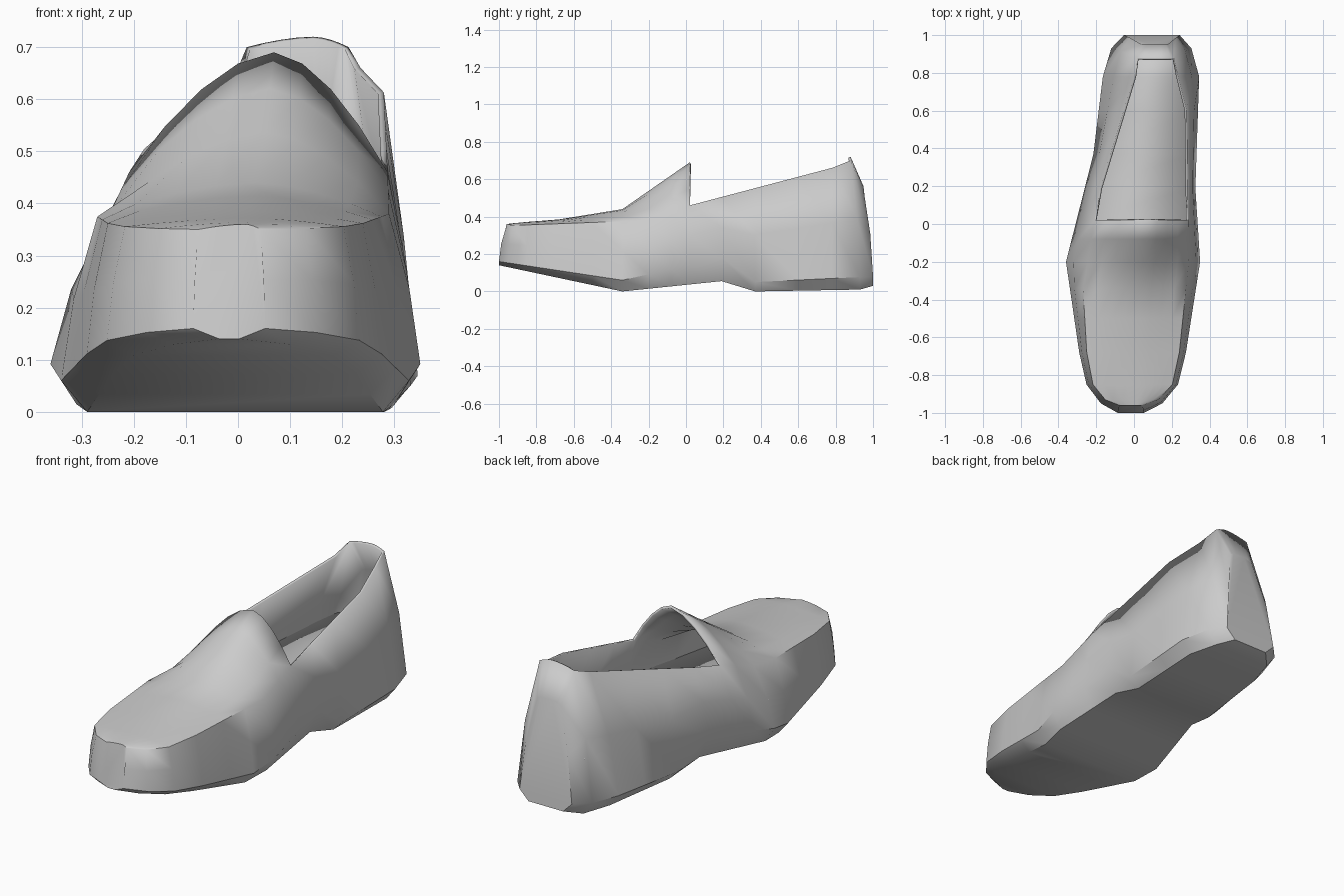
import bpy
import bmesh
import math

if "Cube" in bpy.data.objects:
    bpy.data.objects.remove(bpy.data.objects["Cube"])

grey = bpy.data.materials.new("plain grey")
grey.diffuse_color = (0.6, 0.6, 0.6, 1)
grey.use_nodes = True
grey.node_tree.nodes["Principled BSDF"].inputs["Base Color"].default_value = grey.diffuse_color

# Profile curves along the shoe, as (y, value) points
LEFT = [(-.68, -.29), (-.2, -.36), (.37, -.215), (.78, -.165)]
RIGHT = [(-.68, .275), (-.2, .35), (.19, .325), (.78, .345)]
RIM_LEFT = [(-.68, -.25), (-.34, -.27), (.19, -.18), (.78, 0)]
RIM_RIGHT = [(-.68, .24), (-.2, .29), (.6, .28), (.78, .235)]
RIM_Z = [(-1, .35), (-.2, .38), (.02, .46), (.93, .7), (1, .54)]
CROWN_Z = [(-1, .36), (-.68, .385), (-.34, .44), (.02, .69), (.93, .72), (1, .56)]
SOLE_Z = [(-1, .14), (-.34, 0), (.19, .055), (.37, 0), (.93, .01), (1, .03)]
SIDE_Z = [(-1, .16), (-.34, .06), (.19, .18), (.37, .05), (1, .08)]
STATIONS = [-1, -.95, -.85, -.68, -.5, -.34, -.2, -.08, .02, .19, .37, .6, .78, .93, 1]
TONGUE, HEEL_BACK = STATIONS.index(.02), STATIONS.index(.93)   # opening lies between
CROWN_STEPS = 8


def at(curve, y):
    """Straight interpolation along a profile."""
    if y <= curve[0][0]:
        return curve[0][1]
    for (y0, v0), (y1, v1) in zip(curve, curve[1:]):
        if y <= y1:
            return v0 + (v1 - v0) * (y - y0) / (y1 - y0)
    return curve[-1][1]


def width(curve, y):
    """Side-to-side position, rounded in at the toe and the heel."""
    x, centre, t = at(curve, y), 0, 0
    if y < -.68:
        centre, t = -.02, (-.68 - y) / .33
    elif y > .78:
        centre, t = .1, (y - .78) / .27
    return centre + (x - centre) * math.sqrt(1 - t * t)


def ring(y):
    """Points over the shoe from the left sole edge to the right sole edge."""
    zs, zr, zt = at(SIDE_Z, y), at(RIM_Z, y), at(CROWN_Z, y)
    dy = max(0, (-.9 - y) * .4) - (.05 if y > .9 else 0)

    def side(outline, rim, inward):
        x, rx = width(outline, y), width(rim, y)
        return [(x + inward * .05, y, at(SOLE_Z, y)), (x, y, zs),
                (x + (rx - x) * .35, y + dy * .3, (zs + zr) / 2),
                (rx, y + dy, zr)]
    left, right = side(LEFT, RIM_LEFT, 1), side(RIGHT, RIM_RIGHT, -1)
    rl, rr = left[-1][0], right[-1][0]
    crown = []
    for k in range(1, CROWN_STEPS):
        u = 2 * k / CROWN_STEPS - 1
        crown.append(((rl + rr) / 2 + u * (rr - rl) / 2 + .03 * (1 - abs(u)), y + dy,
                      zr + (zt - zr) * (1 - abs(u) ** 1.7)))
    return left + crown + right[::-1]


def make(name, verts, faces, thickness):
    mesh = bpy.data.meshes.new(name)
    mesh.from_pydata(verts, [], faces)
    bm = bmesh.new()
    bm.from_mesh(mesh)
    loose = [v for v in bm.verts if not v.link_faces]
    bmesh.ops.delete(bm, geom=loose, context='VERTS')
    bm.to_mesh(mesh)
    bm.free()
    mesh.materials.append(grey)
    obj = bpy.data.objects.new(name, mesh)
    bpy.context.collection.objects.link(obj)
    mod = obj.modifiers.new("thickness", 'SOLIDIFY')
    mod.thickness, mod.offset = thickness, -1
    bpy.ops.object.select_all(action='DESELECT')
    obj.select_set(True)
    bpy.context.view_layer.objects.active = obj
    bpy.ops.object.shade_smooth_by_angle(angle=math.radians(43))


# Shoe body: lofted skin, open on top between the tongue and the heel back
rings = [ring(y) for y in STATIONS]
n = len(rings[0])
faces = []
for i in range(len(rings) - 1):
    for k in range(n):
        if TONGUE <= i < HEEL_BACK and 3 <= k < n - 4:
            continue
        k2 = (k + 1) % n
        faces.append((i * n + k, i * n + k2, (i + 1) * n + k2, (i + 1) * n + k))
faces.append(tuple(range(n))[::-1])
faces.append(tuple(range((len(rings) - 1) * n, len(rings) * n)))
make("shoe_body", [p for r in rings for p in r], faces, .012)

# Insole: floor inside the shoe
verts = []
for y in STATIONS[3:HEEL_BACK + 1]:
    for outline, rim, inset in ((LEFT, RIM_LEFT, .015), (RIGHT, RIM_RIGHT, -.015)):
        x = width(outline, y)
        verts.append((x + .2 * (width(rim, y) - x) + inset, y, .24 + .06 * y))
faces = [(i, i + 1, i + 3, i + 2) for i in range(0, len(verts) - 2, 2)]
make("insole", verts, faces, .01)
